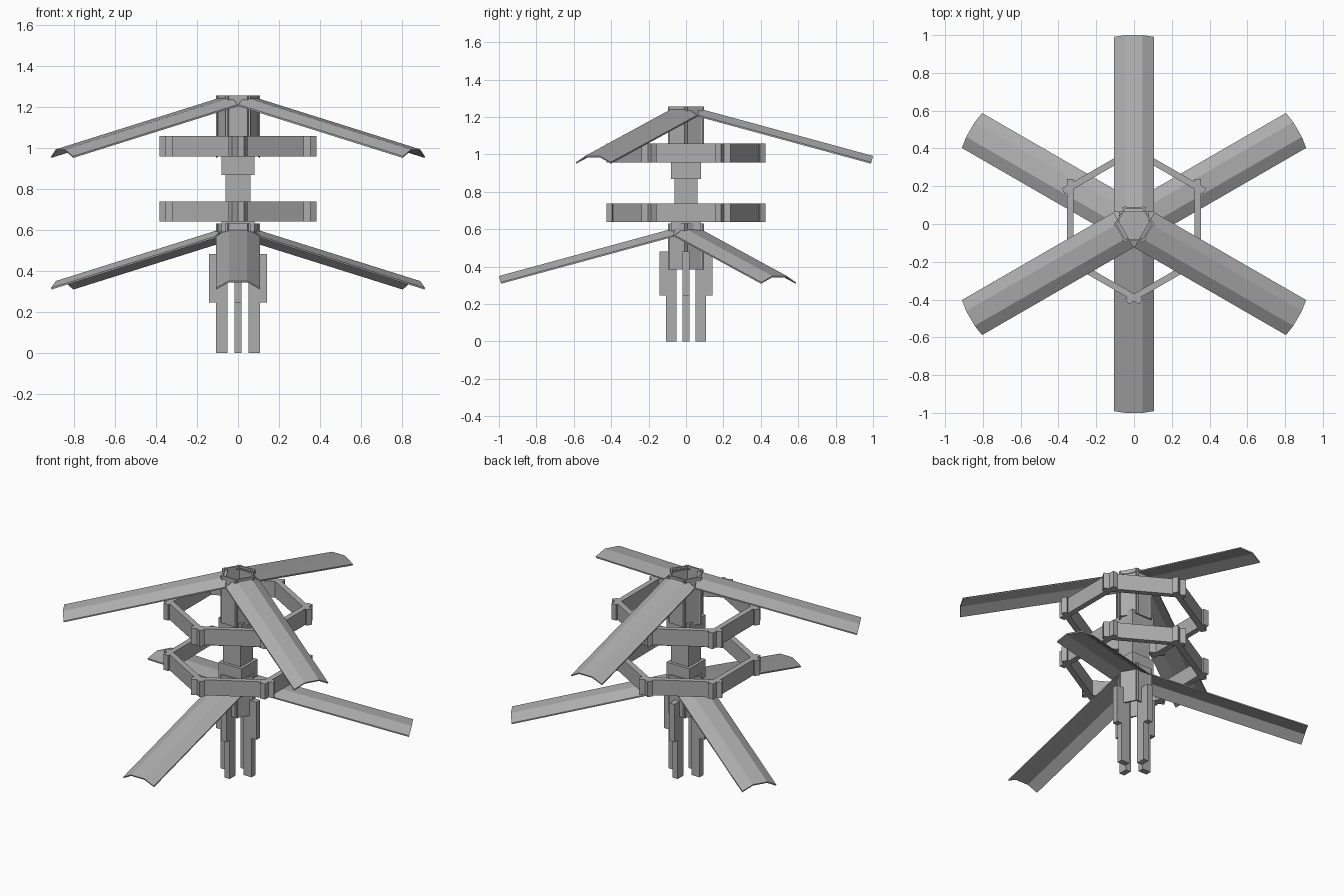
import bpy, bmesh, math
from mathutils import Matrix, Vector

cube = bpy.data.objects.get("Cube")
if cube:
    bpy.data.objects.remove(cube, do_unlink=True)

grey = bpy.data.materials.new("hull_grey")
grey.use_nodes = True
colour = (0.42, 0.42, 0.42, 1)
grey.diffuse_color = colour
grey.node_tree.nodes["Principled BSDF"].inputs["Base Color"].default_value = colour


def finish(name, bm):
    bmesh.ops.recalc_face_normals(bm, faces=bm.faces)
    mesh = bpy.data.meshes.new(name)
    bm.to_mesh(mesh)
    bm.free()
    mesh.materials.append(grey)
    ob = bpy.data.objects.new(name, mesh)
    bpy.context.collection.objects.link(ob)
    return ob


def add_box(bm, low, high, turn=0):
    """Box between two corners, turned about z by an angle in degrees."""
    low, high = Vector(low), Vector(high)
    place = (Matrix.Rotation(math.radians(turn), 4, 'Z')
             @ Matrix.Translation((low + high) / 2)
             @ Matrix.Diagonal((*(high - low), 1)))
    bmesh.ops.create_cube(bm, size=1, matrix=place)


def hex_frame(name, inner, outer, half, z0, z1, start):
    """Six straight plates whose ends cross at the corners."""
    bm = bmesh.new()
    for i in range(6):
        add_box(bm, (inner, -half, z0), (outer, half, z1), start + 60 * i)
    finish(name, bm)


def panel(name, angle, lift):
    """Folded three-facet blade, sloping down and outward."""
    top = [(-0.107, -0.035), (-0.045, 0), (0.045, 0), (0.107, -0.035)]
    profile = top + [(y, z - 0.008) for y, z in reversed(top)]
    root, tip = Vector((0.063, 0, 1.247)), Vector((1, 0, 0.992))
    along = (tip - root).normalized()
    up = along.cross(Vector((0, 1, 0)))
    bm = bmesh.new()
    rings = []
    for centre in (root, tip):
        ring = []
        for y, z in profile:
            p = centre + up * z + Vector((0, y, 0))
            # Mitre the root so that it stays vertical
            if centre is root:
                p -= along * ((p.x - root.x) / along.x)
            ring.append(bm.verts.new(p))
        rings.append(ring)
    n = len(profile)
    for i in range(n):
        j = (i + 1) % n
        bm.faces.new((rings[0][i], rings[0][j], rings[1][j], rings[1][i]))
    for ring in rings:
        for i in range(3):
            bm.faces.new((ring[i], ring[i + 1], ring[n - 2 - i], ring[n - 1 - i]))
    bm.transform(Matrix.Translation((0, 0, lift))
                 @ Matrix.Rotation(math.radians(angle), 4, 'Z'))
    finish(name, bm)


# Two sets of three blades, staggered
for i in range(3):
    panel(f"upper_panel_{i + 1}", 90 + 120 * i, 0)
    panel(f"lower_panel_{i + 1}", 30 + 120 * i, -0.642)

# Large hexagonal rings
hex_frame("upper_ring", 0.32, 0.354, 0.238, 0.957, 1.058, 0)
hex_frame("lower_ring", 0.32, 0.354, 0.238, 0.639, 0.737, 0)

# Hexagonal hub tubes
hex_frame("upper_hub", 0.08, 0.089, 0.06, 0.957, 1.255, 30)
hex_frame("lower_hub", 0.08, 0.089, 0.06, 0.385, 0.63, 30)

# Square core
for name, half, z0, z1 in (("upper_core_block", 0.08, 0.868, 0.98),
                           ("core_column", 0.062, 0.69, 0.88),
                           ("lower_core_block", 0.08, 0.59, 0.7)):
    bm = bmesh.new()
    add_box(bm, (-half, -half, z0), (half, half, z1))
    finish(name, bm)

# Four stepped legs
for i in range(4):
    bm = bmesh.new()
    add_box(bm, (0.05, -0.018, 0), (0.108, 0.018, 0.245), 90 * i)
    add_box(bm, (0.05, -0.018, 0.245), (0.141, 0.018, 0.482), 90 * i)
    finish(f"leg_{i + 1}", bm)
